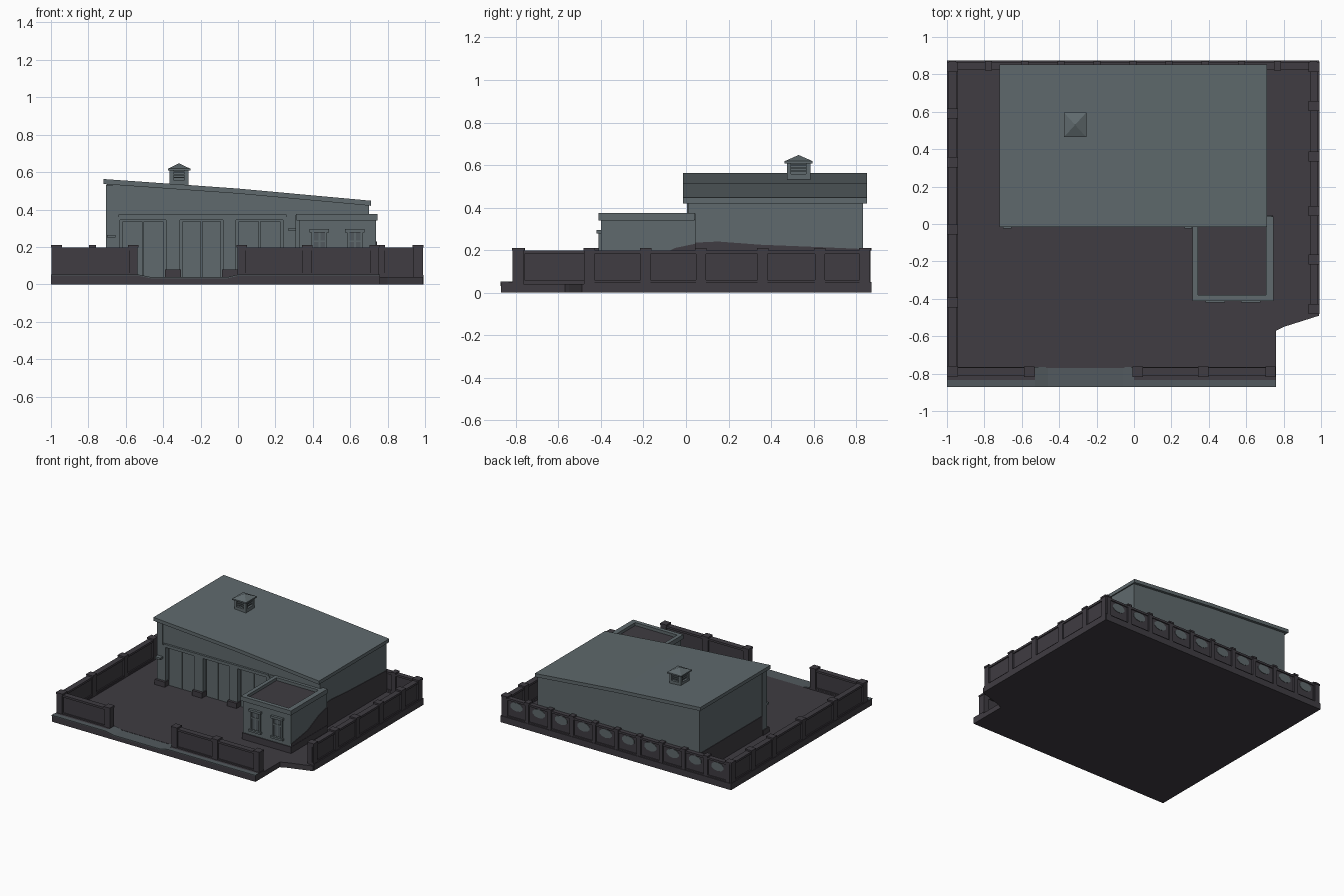
import bpy, bmesh, math
from mathutils import Vector


def mat(name, c):
    m = bpy.data.materials.new(name)
    m.diffuse_color = (*c, 1)
    return m


SLATE = mat("slate grey", (0.115, 0.143, 0.153))
DARK = mat("dark charcoal", (0.050, 0.045, 0.054))
WORN = mat("worn grey", (0.085, 0.102, 0.112))


def finish(name, bm, m):
    bmesh.ops.recalc_face_normals(bm, faces=bm.faces)
    me = bpy.data.meshes.new(name)
    bm.to_mesh(me)
    bm.free()
    me.materials.append(m)
    ob = bpy.data.objects.new(name, me)
    bpy.context.collection.objects.link(ob)
    return ob


def add_box(bm, x0, x1, y0, y1, z0, z1):
    vs = bmesh.ops.create_cube(bm, size=1)["verts"]
    for v in vs:
        v.co = Vector(((x0 + x1) / 2 + v.co.x * (x1 - x0),
                       (y0 + y1) / 2 + v.co.y * (y1 - y0),
                       (z0 + z1) / 2 + v.co.z * (z1 - z0)))


def boxes(name, m, *dims):
    bm = bmesh.new()
    for d in dims:
        add_box(bm, *d)
    return finish(name, bm, m)


def prism(name, m, pts, axis, a, b):
    """Extrude a 2D outline along x (pts = y,z), y (pts = x,z) or z (pts = x,y)."""
    place = {"x": lambda p, t: (t, p[0], p[1]),
             "y": lambda p, t: (p[0], t, p[1]),
             "z": lambda p, t: (p[0], p[1], t)}[axis]
    bm = bmesh.new()
    f = bm.faces.new([bm.verts.new(place(p, a)) for p in pts])
    ext = bmesh.ops.extrude_face_region(bm, geom=[f])
    d = Vector(place((0, 0), b - a))
    for v in ext["geom"]:
        if isinstance(v, bmesh.types.BMVert):
            v.co += d
    return finish(name, bm, m)


def fence(name, along, a, b, c, posts, w=0.022, pw=0.024):
    """Panelled wall from a to b along an axis, centred on c, with capped posts."""
    parts = []

    def add(s0, s1, hw, z0, z1):
        parts.append((s0, s1, c - hw, c + hw, z0, z1) if along == "x"
                     else (c - hw, c + hw, s0, s1, z0, z1))
    add(a, b, w - 0.008, 0.04, 0.185)
    add(a, b, w, 0.04, 0.06)
    add(a, b, w, 0.182, 0.198)
    for p in posts:
        add(p - pw, p + pw, w + 0.004, 0.04, 0.197)
        add(p - pw - 0.003, p + pw + 0.003, w + 0.007, 0.197, 0.21)
    boxes(name, DARK, *parts)


# Yard slab with the cut front right corner
prism("yard_slab", DARK, [(-1, -0.77), (0.76, -0.77), (0.76, -0.57), (0.80, -0.55),
                          (0.99, -0.49), (0.99, 0.87), (-1, 0.87)], "z", 0, 0.04)
# Pavement with a dropped kerb at the gateway
prism("front_pavement", DARK, [(-1, 0), (0.76, 0), (0.76, 0.05), (0.0, 0.05), (-0.06, 0.035),
                               (-0.46, 0.035), (-0.53, 0.05), (-1, 0.05)], "y", -0.87, -0.765)
boxes("kerb_strips", WORN, (-1, -0.53, -0.872, -0.835, 0.046, 0.052),
      (0.0, 0.76, -0.872, -0.835, 0.046, 0.052))
prism("driveway_apron", WORN, [(-0.53, 0.052), (-0.46, 0.038), (-0.06, 0.038), (0, 0.052),
                               (0, 0.045), (-0.06, 0.031), (-0.46, 0.031), (-0.53, 0.045)],
      "y", -0.872, -0.765)
boxes("side_kerbs", DARK, (0.94, 0.993, -0.48, 0.87, 0, 0.05), (-1, -0.945, -0.77, 0.87, 0, 0.05),
      (-1, 0.99, 0.825, 0.873, 0, 0.05))

# Boundary walls
fence("left_wall", "y", -0.81, 0.86, -0.971, [-0.785, -0.42, -0.03, 0.33, 0.59, 0.84])
fence("right_wall", "y", -0.48, 0.86, 0.963, [-0.455, -0.19, 0.07, 0.36, 0.63, 0.84])
fence("front_left_wall", "x", -0.98, -0.50 - 0.04, -0.79, [-0.972, -0.56])
fence("front_right_wall", "x", 0.0, 0.75, -0.79, [0.02, 0.37, 0.73])
step = 1.93 / 10
fence("back_wall", "x", -0.97, 0.96, 0.846, [-0.97 + step * i for i in range(11)], 0.019, 0.016)

# Pale worn patches in the upper half of the back wall panels
bm = bmesh.new()
for i in range(10):
    x = -0.97 + step * (i + 0.5)
    vs = bmesh.ops.create_cone(bm, cap_ends=True, segments=10, radius1=1, radius2=1, depth=1)["verts"]
    for v in vs:
        v.co = Vector((x + v.co.x * 0.055, 0.857 + v.co.z * 0.006, 0.145 + v.co.y * 0.034))
finish("back_wall_patches", bm, SLATE)

# Main hall under a single-pitch roof
prism("hall_body", SLATE, [(-0.70, 0.03), (0.70, 0.03), (0.70, 0.425), (0, 0.495), (-0.70, 0.54)],
      "y", 0.045, 0.832)
prism("hall_upper_front", SLATE, [(-0.66, 0.37), (0.70, 0.37), (0.70, 0.425), (0, 0.495),
                                  (-0.66, 0.537)], "y", 0.012, 0.05)
roof = [(-0.72, 0.563), (0, 0.512), (0.71, 0.447)]
prism("hall_roof", SLATE, roof + [(x, z - 0.027) for x, z in reversed(roof)], "y", -0.015, 0.852)

# Door bays: pilasters, lintels, doors and plinth blocks
piers = [(-0.705, -0.63), (-0.385, -0.31), (-0.08, -0.01), (0.24, 0.31)]
boxes("front_pilasters", SLATE, *[(a, b, 0.008, 0.06, 0.04, 0.37) for a, b in piers])
boxes("corner_pilaster", SLATE, (-0.705, -0.655, 0.005, 0.06, 0.36, 0.53))
boxes("pilaster_plinths", DARK, *[(a - 0.006, b + 0.006, -0.012, 0.06, 0.035, 0.08)
                                  for a, b in piers])
boxes("door_lintels", SLATE, (-0.65, 0.27, 0.002, 0.06, 0.345, 0.36),
      (-0.64, 0.26, -0.004, 0.06, 0.36, 0.372))
for i in range(3):
    a, b = piers[i][1], piers[i + 1][0]
    mid = (a + b) / 2
    boxes("hall_door_%d" % (i + 1), SLATE, (a + 0.012, mid - 0.002, 0.034, 0.05, 0.04, 0.335),
          (mid + 0.002, b - 0.012, 0.034, 0.05, 0.04, 0.335))
boxes("wall_lamps", SLATE, (-0.70, -0.655, -0.025, 0.01, 0.25, 0.265),
      (0.27, 0.31, -0.025, 0.01, 0.285, 0.30))

# Dark weathering low on the side walls
stain = [(0.045, 0.04), (0.832, 0.04), (0.832, 0.205), (0.6, 0.215), (0.35, 0.225), (0.15, 0.24),
         (0.045, 0.235)]
prism("right_wall_stain", DARK, stain, "x", 0.698, 0.704)
prism("left_wall_stain", DARK, [(y, min(z, 0.19)) for y, z in stain], "x", -0.704, -0.698)

# Roof ventilator with louvres and pyramid cap
X, Y = -0.315, 0.53
boxes("vent_body", SLATE, (X - 0.05, X + 0.05, Y - 0.055, Y + 0.055, 0.51, 0.557),
      (X - 0.033, X + 0.033, Y - 0.038, Y + 0.038, 0.55, 0.615),
      *[(X + sx * 0.04 - 0.01, X + sx * 0.04 + 0.01, Y + sy * 0.045 - 0.01, Y + sy * 0.045 + 0.01,
         0.55, 0.612) for sx in (-1, 1) for sy in (-1, 1)])
boxes("vent_louvres", SLATE, *[(X - 0.042, X + 0.042, Y - 0.048, Y + 0.048, z, z + 0.007)
                               for z in (0.568, 0.583, 0.598)])
bm = bmesh.new()
add_box(bm, X - 0.06, X + 0.06, Y - 0.066, Y + 0.066, 0.608, 0.618)
tip = bm.verts.new((X, Y, 0.647))
top = max(bm.faces, key=lambda f: f.calc_center_median().z)
ring = list(top.verts)
bm.faces.remove(top)
for i in range(4):
    bm.faces.new((ring[i], ring[(i + 1) % 4], tip))
finish("vent_cap", bm, SLATE)

# Flat-roofed annex with parapet
boxes("annex_body", SLATE, (0.325, 0.738, -0.40, 0.045, 0.03, 0.345))
boxes("annex_roof", DARK, (0.33, 0.72, -0.39, 0.0, 0.344, 0.352))
boxes("annex_parapet", SLATE, (0.312, 0.342, -0.412, 0.0, 0.34, 0.375),
      (0.705, 0.746, -0.412, 0.04, 0.34, 0.375), (0.312, 0.746, -0.412, -0.38, 0.34, 0.375),
      (0.312, 0.746, -0.012, 0.012, 0.34, 0.375))
boxes("annex_plinth", DARK, (0.318, 0.744, -0.407, 0.045, 0.035, 0.09))
prism("annex_side_stain", DARK, [(-0.40, 0.05), (0.045, 0.05), (0.045, 0.23), (-0.05, 0.21),
                                 (-0.2, 0.14), (-0.40, 0.11)], "x", 0.736, 0.742)

# Annex windows: glass plate, frame, mullions, hood and sill
for i, x in enumerate((0.435, 0.625)):
    boxes("window_%d_glass" % (i + 1), WORN, (x - 0.035, x + 0.035, -0.404, -0.396, 0.14, 0.28))
    boxes("window_%d_frame" % (i + 1), SLATE,
          (x - 0.042, x - 0.03, -0.412, -0.396, 0.135, 0.28),
          (x + 0.03, x + 0.042, -0.412, -0.396, 0.135, 0.28),
          (x - 0.005, x + 0.005, -0.409, -0.396, 0.135, 0.28),
          (x - 0.035, x + 0.035, -0.409, -0.396, 0.225, 0.235),
          (x - 0.052, x + 0.052, -0.42, -0.396, 0.277, 0.295),
          (x - 0.052, x + 0.052, -0.42, -0.396, 0.122, 0.137))
